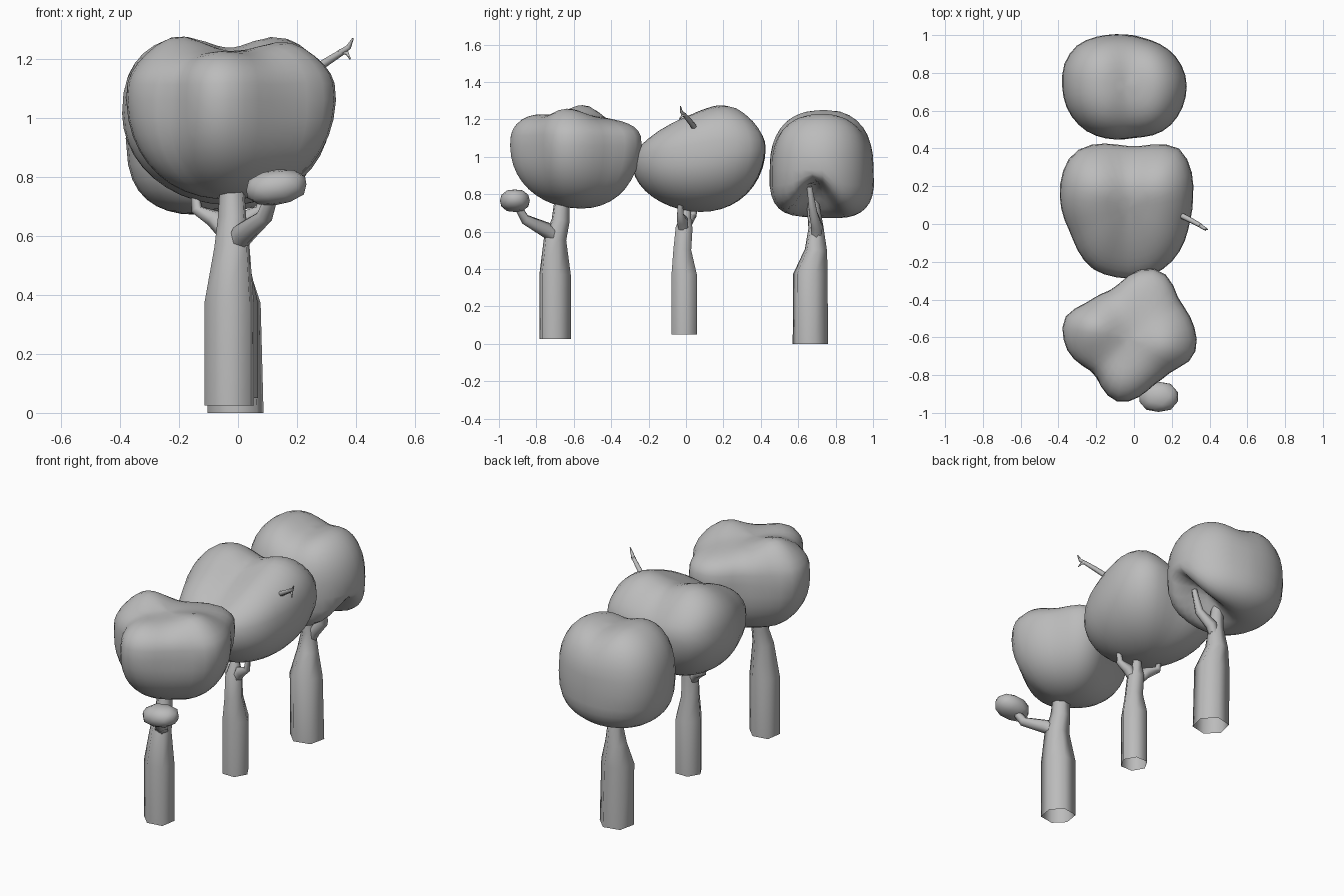
import bpy, bmesh, math
from mathutils import Vector

if "Cube" in bpy.data.objects:
    bpy.data.objects.remove(bpy.data.objects["Cube"])

grey = bpy.data.materials.new("plain_grey")
grey.diffuse_color = (0.5, 0.5, 0.5, 1)
grey.use_nodes = True
grey.node_tree.nodes["Principled BSDF"].inputs["Base Color"].default_value = grey.diffuse_color
TAU = 2 * math.pi


def finish(name, bm):
    bmesh.ops.recalc_face_normals(bm, faces=bm.faces)
    for f in bm.faces:
        f.smooth = True
    me = bpy.data.meshes.new(name)
    bm.to_mesh(me)
    bm.free()
    me.materials.append(grey)
    ob = bpy.data.objects.new(name, me)
    bpy.context.collection.objects.link(ob)
    return ob


def skin(bm, rings):
    n = len(rings[0])
    for a, b in zip(rings, rings[1:]):
        for i in range(n):
            bm.faces.new((a[i], a[(i + 1) % n], b[(i + 1) % n], b[i]))


def tube(name, path, sides=6, phase=0.0, stretch=1.0):
    """Open-ended tapered tube; path holds (x, y, z, radius)."""
    bm = bmesh.new()
    pts = [Vector(p[:3]) for p in path]
    rings = []
    for i, p in enumerate(pts):
        t = pts[min(i + 1, len(pts) - 1)] - pts[max(i - 1, 0)]
        q = Vector((0, 0, 1)).rotation_difference(t)
        if i == 0 and abs(t.z) > 0.3:
            q.identity()
        ring = []
        for k in range(sides):
            a = phase + TAU * k / sides
            r = path[i][3] * (stretch if k % 3 == 2 else 1)
            ring.append(bm.verts.new(p + q @ Vector((r * math.cos(a), r * math.sin(a), 0))))
        rings.append(ring)
    skin(bm, rings)
    return finish(name, bm)


def bump(x, y, cx, cy, w):
    return math.exp(-((x - cx) ** 2 + (y - cy) ** 2) / w ** 2)


def canopy(name, centre, outline, mid, top, bottom, nt=2.5, nb=2.0, segs=36, rows=20):
    """Rounded crown: plan outline plus top, widest and bottom height functions."""
    cx, cy = centre
    polar = sorted((math.atan2(y - cy, x - cx) % TAU, math.hypot(x - cx, y - cy))
                   for x, y in outline)
    polar = [(polar[-1][0] - TAU, polar[-1][1])] + polar + [(polar[0][0] + TAU, polar[0][1])]

    def radius(a):
        for (a0, r0), (a1, r1) in zip(polar, polar[1:]):
            if a0 <= a <= a1:
                return r0 + (r1 - r0) * (a - a0) / (a1 - a0)
        return polar[0][1]

    angles = [TAU * k / segs for k in range(segs)]
    rad = [radius(a) for a in angles]
    rad = [(rad[i - 1] + 4 * rad[i] + rad[(i + 1) % segs]) / 6 for i in range(segs)]
    mean = sum(rad) / segs
    bm = bmesh.new()
    rings = []
    for k in range(1, rows):
        th = math.pi * k / rows
        rho = min(math.sin(th), 1)
        upper = th <= math.pi / 2
        n = nt if upper else nb
        h = max(0, 1 - rho ** n) ** (1 / n)
        ring = []
        for a, r in zip(angles, rad):
            rr = r if upper else r + (mean - r) * 0.5 * h
            x, y = cx + rho * rr * math.cos(a), cy + rho * rr * math.sin(a)
            m = mid(x, y)
            end = top(x, y) if upper else bottom(x, y)
            ring.append(bm.verts.new((x, y, m + (end - m) * h)))
        rings.append(ring)
    skin(bm, rings)
    for ring, fn in ((rings[0], top), (rings[-1], bottom)):
        pole = bm.verts.new((cx, cy, fn(cx, cy)))
        for i in range(segs):
            bm.faces.new((ring[i], ring[(i + 1) % segs], pole))
    return finish(name, bm)


# Front tree: four-lobed crown
canopy("front_crown", (-0.03, -0.61),
       [(-0.375, -0.6), (-0.38, -0.5), (-0.25, -0.42), (-0.1, -0.35), (0, -0.25), (0.1, -0.23),
        (0.18, -0.27), (0.23, -0.4), (0.335, -0.63), (0.32, -0.71), (0.2, -0.77), (0.1, -0.85),
        (-0.02, -0.94), (-0.1, -0.945), (-0.17, -0.87), (-0.2, -0.78), (-0.35, -0.68)],
       lambda x, y: 1.06,
       lambda x, y: 1.21 + 0.08 * bump(x, y, -0.22, -0.54, 0.14) + 0.06 * bump(x, y, 0.18, -0.64, 0.14)
       + 0.03 * bump(x, y, -0.06, -0.85, 0.13),
       lambda x, y: 0.715 - 0.1 * (y + 0.5), nt=3, nb=2.2)
tube("front_trunk", [(-0.03, -0.7, 0.025, 0.087), (-0.03, -0.7, 0.37, 0.087),
                     (-0.02, -0.7, 0.56, 0.062), (-0.02, -0.67, 0.66, 0.05),
                     (-0.02, -0.66, 0.8, 0.04)], phase=math.radians(15), stretch=1.13)
tube("front_side_branch", [(-0.015, -0.68, 0.55, 0.03), (0.02, -0.75, 0.61, 0.042),
                           (0.09, -0.86, 0.665, 0.028), (0.12, -0.91, 0.75, 0.02)])
# Small leaf clump on the side branch
bm = bmesh.new()
bmesh.ops.create_icosphere(bm, subdivisions=2, radius=1)
for v in bm.verts:
    n = 1 / max(1e-6, sum(abs(c) ** 3 for c in v.co) ** (1 / 3))
    v.co = v.co * (0.5 + 0.5 * n)
    v.co = (0.13 + 0.105 * v.co.x, -0.915 + 0.08 * v.co.y,
            0.765 + 0.06 * v.co.z + 0.01 * v.co.x)
finish("small_leaf_clump", bm)

# Middle tree: crown sloping up to the back with a central furrow
canopy("middle_crown", (-0.03, 0.08),
       [(-0.34, 0.36), (-0.27, 0.41), (-0.1, 0.42), (0, 0.40), (0.1, 0.42), (0.24, 0.41),
        (0.3, 0.3), (0.31, 0.15), (0.29, 0), (0.2, -0.2), (0.1, -0.27), (-0.1, -0.28),
        (-0.22, -0.24), (-0.33, -0.05), (-0.39, 0.12), (-0.39, 0.22)],
       lambda x, y: 1.0 + 0.1 * y,
       lambda x, y: 1.245 + 0.35 * y - 2 * max(0, y - 0.13) ** 2
       - 0.06 * math.exp(-((x + 0.03) / 0.12) ** 2),
       lambda x, y: 0.705)
tube("middle_trunk", [(-0.01, -0.01, 0.05, 0.078), (-0.01, -0.01, 0.37, 0.078),
                      (-0.015, -0.02, 0.5, 0.055), (-0.02, -0.01, 0.62, 0.052),
                      (-0.02, 0.0, 0.69, 0.03), (-0.02, 0.01, 0.76, 0.02)])
for side, path in {
        "left": [(-0.02, -0.01, 0.58, 0.025), (-0.08, 0.01, 0.66, 0.032), (-0.14, 0.04, 0.69, 0.02),
                 (-0.15, 0.05, 0.78, 0.013)],
        "right": [(-0.02, -0.01, 0.58, 0.025), (0.03, -0.02, 0.66, 0.032), (0.08, -0.03, 0.69, 0.02),
                  (0.09, -0.03, 0.78, 0.013)]}.items():
    tube("middle_branch_" + side, path)
# Forked twig poking out of the middle crown
tube("twig_stem", [(0.24, 0.05, 1.15, 0.016), (0.30, 0.02, 1.19, 0.014), (0.355, -0.01, 1.225, 0.011)])
tube("twig_fork_up", [(0.345, -0.005, 1.22, 0.011), (0.375, -0.025, 1.24, 0.009), (0.39, -0.03, 1.27, 0.003)])
tube("twig_fork_down", [(0.345, -0.005, 1.225, 0.01), (0.37, -0.02, 1.22, 0.007), (0.38, -0.035, 1.2, 0.003)])

# Back tree: boxy rounded crown, notched underneath on the right
canopy("back_crown", (-0.05, 0.73),
       [(-0.38, 0.75), (-0.37, 0.85), (-0.3, 0.95), (-0.2, 0.99), (-0.08, 1.0), (0.05, 0.98),
        (0.2, 0.91), (0.27, 0.8), (0.28, 0.73), (0.25, 0.6), (0.17, 0.5), (0, 0.46),
        (-0.12, 0.45), (-0.25, 0.49), (-0.35, 0.6)],
       lambda x, y: 0.93,
       lambda x, y: 1.265 - 0.02 * x - 0.05 * math.exp(-((x + 0.02) / 0.11) ** 2),
       lambda x, y: 0.665 + 0.04 * max(0, x + 0.1)
       + 0.19 * math.exp(-((y - 0.69) / 0.1) ** 2) / (1 + math.exp(-(x + 0.02) / 0.04)),
       nb=3)
tube("back_trunk", [(-0.008, 0.665, 0, 0.098), (-0.015, 0.665, 0.37, 0.095),
                    (-0.025, 0.695, 0.5, 0.062), (-0.02, 0.695, 0.62, 0.042),
                    (-0.04, 0.68, 0.74, 0.035), (-0.05, 0.67, 0.88, 0.025)],
     phase=math.radians(15), stretch=1.05)
tube("back_branch", [(-0.02, 0.695, 0.55, 0.03), (0.02, 0.7, 0.63, 0.034),
                     (0.09, 0.68, 0.7, 0.025), (0.11, 0.66, 0.84, 0.016)])
